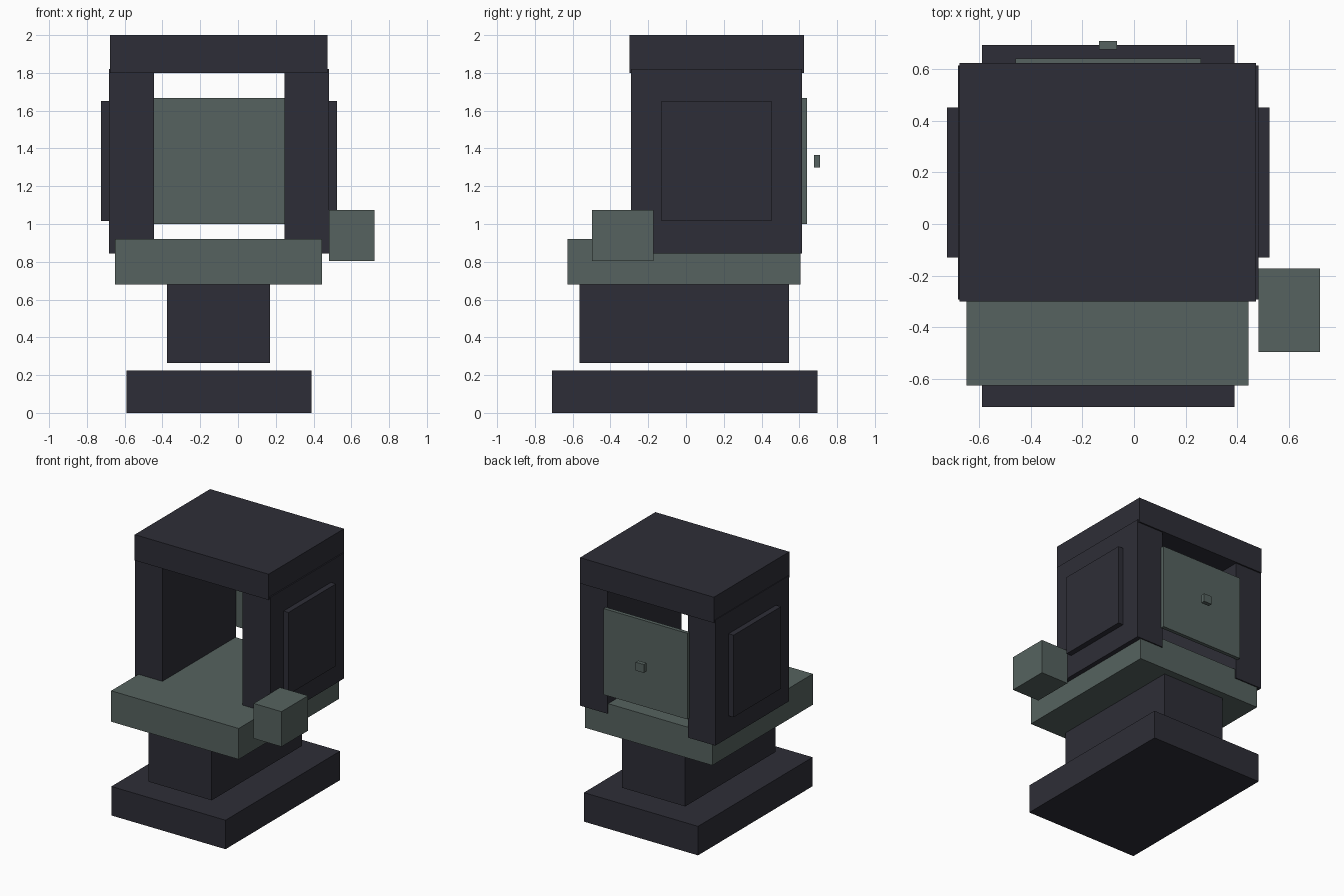
import bpy
from mathutils import Vector

cube = bpy.data.objects.get("Cube")
if cube:
    bpy.data.objects.remove(cube, do_unlink=True)


def material(name, color):
    mat = bpy.data.materials.new(name)
    mat.use_nodes = True
    mat.diffuse_color = color
    bsdf = mat.node_tree.nodes["Principled BSDF"]
    bsdf.inputs["Base Color"].default_value = color
    bsdf.inputs["Roughness"].default_value = 0.8
    return mat


charcoal = material("charcoal", (0.027, 0.027, 0.038, 1))
grey_green = material("grey green", (0.093, 0.124, 0.115, 1))


def box(name, mat, x, y, z):
    """Flat-faced box spanning the given x, y and z ranges."""
    low, high = Vector((x[0], y[0], z[0])), Vector((x[1], y[1], z[1]))
    bpy.ops.mesh.primitive_cube_add(size=1, location=(low + high) / 2)
    obj = bpy.context.object
    obj.name = name
    obj.scale = high - low
    bpy.ops.object.transform_apply(location=False, rotation=False, scale=True)
    obj.data.materials.append(mat)
    return obj


# Base, pedestal and tray
box("base", charcoal, (-0.59, 0.39), (-0.71, 0.695), (0, 0.225))
box("pedestal", charcoal, (-0.375, 0.17), (-0.565, 0.545), (0.265, 0.68))
box("tray", grey_green, (-0.65, 0.445), (-0.627, 0.605), (0.68, 0.92))

# Side walls with raised outer panels, mirrored about the body centre
body_x = -0.1
for side, sign in (("left", 1), ("right", -1)):
    def span(a, b):
        return sorted((body_x + sign * a, body_x + sign * b))
    box(side + "_wall", charcoal, span(0.345, 0.582), (-0.292, 0.614), (0.845, 1.82))
    box(side + "_panel", charcoal, span(0.575, 0.625), (-0.13, 0.452), (1.015, 1.652))

# Roof
box("roof", charcoal, (-0.677, 0.473), (-0.3, 0.625), (1.8, 2.0))

# Rear door and its knob
box("rear_door", grey_green, (-0.46, 0.26), (0.612, 0.641), (1.0, 1.668))
box("door_knob", grey_green, (-0.135, -0.065), (0.677, 0.71), (1.3, 1.365))

# Control box beside the tray
box("control_box", grey_green, (0.483, 0.722), (-0.497, -0.172), (0.803, 1.075))
